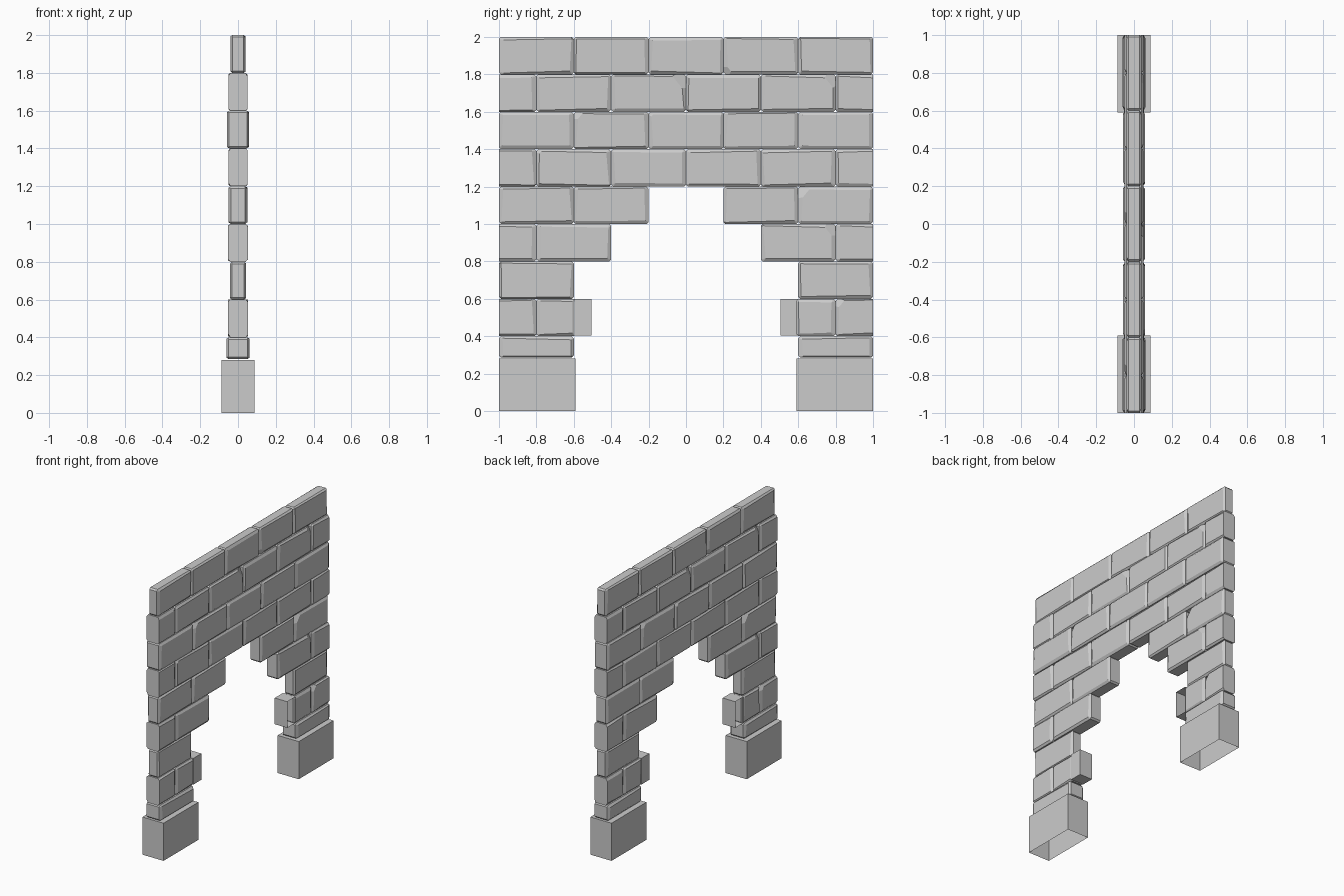
import bpy, bmesh, random
from mathutils import Vector, Matrix

if "Cube" in bpy.data.objects:
    bpy.data.objects.remove(bpy.data.objects["Cube"])

random.seed(4)


def finish(bm, name):
    bmesh.ops.recalc_face_normals(bm, faces=bm.faces)
    me = bpy.data.meshes.new(name)
    bm.to_mesh(me)
    bm.free()
    ob = bpy.data.objects.new(name, me)
    bpy.context.collection.objects.link(ob)
    return ob


def box(y0, y1, z0, z1, hx):
    bm = bmesh.new()
    bmesh.ops.create_cube(bm, size=1)
    for v in bm.verts:
        v.co = Vector((v.co.x * 2 * hx, (y0 + y1) / 2 + v.co.y * (y1 - y0),
                       (z0 + z1) / 2 + v.co.z * (z1 - z0)))
    return bm


def slice_off(bm, point, normal):
    geom = bm.verts[:] + bm.edges[:] + bm.faces[:]
    bmesh.ops.bisect_plane(bm, geom=geom, dist=1e-5, plane_co=point,
                           plane_no=normal.normalized(), clear_outer=True)
    bmesh.ops.holes_fill(bm, edges=[e for e in bm.edges if e.is_boundary], sides=0)


# Rough stone: bevelled box with uneven face corners and chipped corners
def stone(name, y0, y1, z0, z1, hx, chips=()):
    cut = y1 - y0 < 0.25 and max(abs(y0), abs(y1)) > 0.99
    a = y0 - 0.04 if cut and y0 < -0.99 else y0
    b = y1 + 0.04 if cut and y1 > 0.99 else y1
    bm = box(a, b, z0, z1, hx)
    bmesh.ops.bevel(bm, geom=bm.edges[:], offset=0.011, segments=1,
                    affect='EDGES', profile=0.5)
    for v in bm.verts:
        if abs(v.co.x) > hx - 0.001:
            v.co.y += random.uniform(0, 0.016) * (1 if v.co.y < (a + b) / 2 else -1)
            v.co.z += random.uniform(-0.004, 0.009) * (1 if v.co.z < (z0 + z1) / 2 else -1)
    if cut:
        s = -1 if y0 < -0.99 else 1
        slice_off(bm, Vector((0, s, 0)), Vector((0, s, 0)))
    for sx, sy, sz, d in chips:
        corner = Vector((sx * hx, y0 if sy < 0 else y1, z0 if sz < 0 else z1))
        slice_off(bm, corner - Vector((0.45 * d * sx, 0, 0)),
                  Vector((sx / 0.45, sy / 0.9, sz / 1.1)))
    return finish(bm, name)


# Courses: bottom z, top z, half thickness, joint spans
LONG = [(-1, -.6), (-.6, -.2), (-.2, .2), (.2, .6), (.6, 1)]
OFF = [(-1, -.8), (-.8, -.4), (-.4, 0), (0, .4), (.4, .8), (.8, 1)]
COURSES = [
    (0.285, 0.4, 0.062, [LONG[0], LONG[4]]),
    (0.4, 0.6, 0.052, [OFF[0], (-.8, -.59), (.59, .8), OFF[5]]),
    (0.6, 0.8, 0.043, [LONG[0], LONG[4]]),
    (0.8, 1.0, 0.052, OFF[:2] + OFF[4:]),
    (1.0, 1.2, 0.049, LONG[:2] + LONG[3:]),
    (1.2, 1.4, 0.051, OFF),
    (1.4, 1.6, 0.058, LONG),
    (1.6, 1.8, 0.051, OFF),
    (1.8, 2.0, 0.041, LONG)]

# Chips on the +x side: (course, brick): (y side, z side, size)
CHIPS = {(8, 3): (-1, -1, .06), (7, 2): (1, 1, .09), (7, 4): (1, 1, .08),
         (6, 1): (-1, 1, .06), (6, 2): (-1, 1, .04), (5, 1): (-1, 1, .04),
         (4, 1): (-1, 1, .04), (4, 3): (-1, 1, .08), (3, 1): (-1, 1, .03),
         (3, 2): (1, 1, .08), (1, 3): (-1, 1, .06)}

for r, (z0, z1, hx, spans) in enumerate(COURSES):
    for i, (y0, y1) in enumerate(spans):
        chips = []
        if (r, i) in CHIPS:
            sy, sz, d = CHIPS[r, i]
            chips.append((1, sy, sz, d))
        # the reverse side repeats the chips turned by half a turn
        j = len(spans) - 1 - i
        if (r, j) in CHIPS:
            sy, sz, d = CHIPS[r, j]
            chips.append((-1, -sy, sz, d))
        stone(f"brick_course{r + 1}_{i + 1}", y0, y1, z0, z1, hx, chips)

for side, turn in (("right", 1), ("left", -1)):
    # Projecting hollow brick beside the opening, open on one face
    bm = box(0.505, 0.6, 0.405, 0.6, 0.052)
    bm.normal_update()
    bmesh.ops.delete(bm, geom=[f for f in bm.faces if f.normal.x > 0.9],
                     context='FACES_ONLY')
    for v in bm.verts:
        v.co.x *= turn
        v.co.y *= turn
    finish(bm, f"projecting_brick_{side}")

    # Foundation block, open underneath
    bm = box(0.59, 1.0, 0, 0.28, 0.087)
    bm.normal_update()
    bmesh.ops.delete(bm, geom=[f for f in bm.faces if f.normal.z < -0.9],
                     context='FACES_ONLY')
    for v in bm.verts:
        v.co.y *= turn
    finish(bm, f"foundation_block_{side}")
